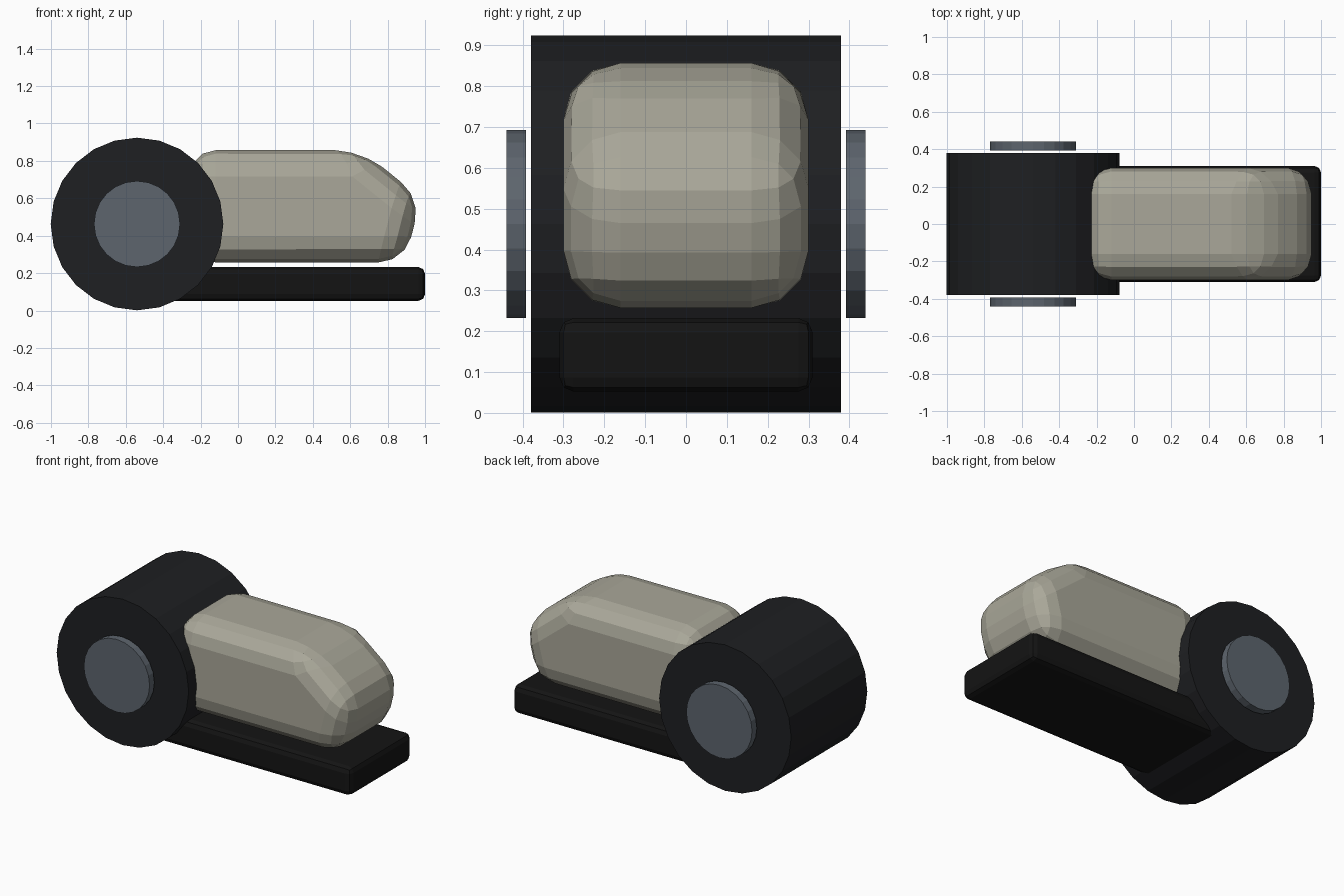
import bpy, bmesh
from math import radians
from mathutils import Vector

if "Cube" in bpy.data.objects:
    bpy.data.objects.remove(bpy.data.objects["Cube"])


def paint(obj, name, rgb):
    mat = bpy.data.materials.get(name) or bpy.data.materials.new(name)
    mat.diffuse_color = (*rgb, 1)
    mat.use_nodes = True
    mat.node_tree.nodes["Principled BSDF"].inputs["Base Color"].default_value = mat.diffuse_color
    obj.data.materials.append(mat)


def rounded_prism(name, profile, half_width, bevel, segments):
    """Extrude an x-z profile across y and round every edge."""
    bm = bmesh.new()
    face = bm.faces.new([bm.verts.new((x, -half_width, z)) for x, z in profile])
    out = bmesh.ops.extrude_face_region(bm, geom=[face])
    verts = [v for v in out["geom"] if isinstance(v, bmesh.types.BMVert)]
    bmesh.ops.translate(bm, verts=verts, vec=Vector((0, 2 * half_width, 0)))
    bmesh.ops.recalc_face_normals(bm, faces=bm.faces[:])
    mesh = bpy.data.meshes.new(name)
    bm.to_mesh(mesh)
    bm.free()
    obj = bpy.data.objects.new(name, mesh)
    bpy.context.collection.objects.link(obj)
    mod = obj.modifiers.new("rounding", "BEVEL")
    mod.width = bevel
    mod.segments = segments
    mod.limit_method = "NONE"
    return obj


def drum(name, radius, y0, y1):
    """24-sided cylinder lying along y on the wheel axis."""
    bpy.ops.mesh.primitive_cylinder_add(
        vertices=24, radius=radius, depth=y1 - y0,
        location=(-0.54, (y0 + y1) / 2, 0.4625), rotation=(radians(90), 0, 0))
    obj = bpy.context.object
    obj.name = name
    return obj


# Big roller wheel
wheel = drum("wheel", 0.4615, -0.38, 0.38)
paint(wheel, "rubber", (0.013, 0.014, 0.016))

# Hub caps on both sides
for side, y0, y1 in (("front", -0.44, -0.392), ("back", 0.392, 0.44)):
    cap = drum(side + "_hub_cap", 0.23, y0, y1)
    paint(cap, "steel", (0.11, 0.13, 0.155))

# Flat base skid
base = rounded_prism("base_skid", [(-0.52, 0.052), (1.0, 0.052), (1.0, 0.232), (-0.52, 0.232)],
                     0.31, 0.035, 2)
paint(base, "black", (0.007, 0.007, 0.007))

# Rounded body with sloping nose
body = rounded_prism("body", [(-0.26, 0.257), (0.89, 0.257), (0.98, 0.60), (0.66, 0.857), (-0.26, 0.857)],
                     0.30, 0.14, 3)
paint(body, "beige", (0.40, 0.39, 0.32))
